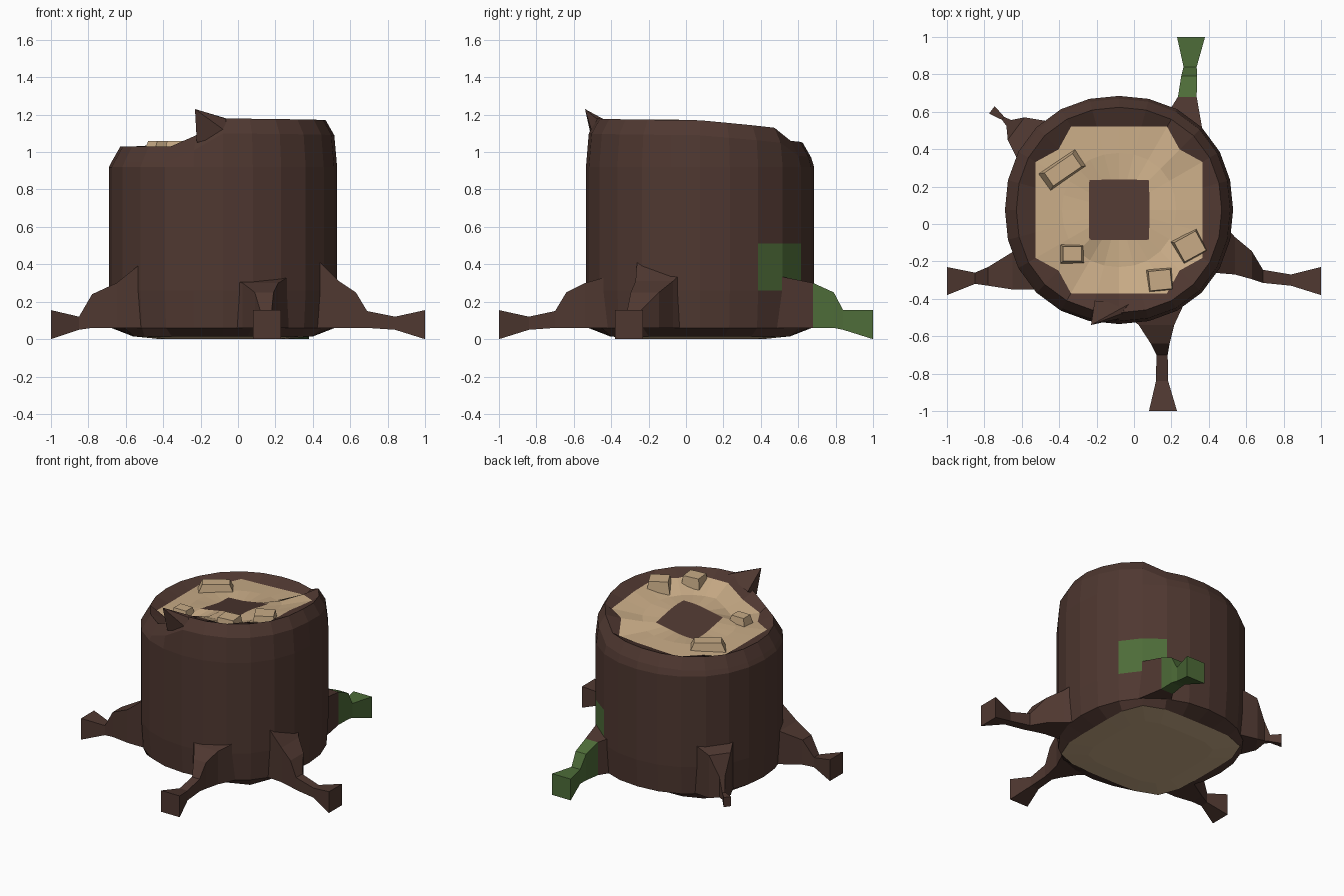
import bpy, bmesh, math
from mathutils import Vector

default_cube = bpy.data.objects.get("Cube")
if default_cube:
    bpy.data.objects.remove(default_cube, do_unlink=True)


def make_material(name, colour):
    material = bpy.data.materials.new(name)
    material.use_nodes = True
    material.diffuse_color = (*colour, 1)
    shader = next(n for n in material.node_tree.nodes if n.type == "BSDF_PRINCIPLED")
    shader.inputs["Base Color"].default_value = (*colour, 1)
    return material


bark = make_material("bark brown", (0.078, 0.039, 0.030))
wood = make_material("cut wood tan", (0.58, 0.41, 0.24))
moss = make_material("moss green", (0.075, 0.150, 0.040))
BARK, WOOD, MOSS = range(3)


def finish(name, bm):
    """Turn a bmesh into a flat shaded object with the shared palette."""
    bmesh.ops.recalc_face_normals(bm, faces=bm.faces[:])
    mesh = bpy.data.meshes.new(name)
    bm.to_mesh(mesh)
    bm.free()
    for material in (bark, wood, moss):
        mesh.materials.append(material)
    obj = bpy.data.objects.new(name, mesh)
    bpy.context.collection.objects.link(obj)
    return obj


def bridge(bm, lower, upper, material=BARK):
    """Join two equal loops of vertices with quads."""
    faces = []
    count = len(lower)
    for i in range(count):
        j = (i + 1) % count
        face = bm.faces.new((lower[i], lower[j], upper[j], upper[i]))
        face.material_index = material
        faces.append(face)
    return faces


def cap(bm, loop, material=BARK):
    bm.faces.new(loop).material_index = material


# Trunk outline and broken rim height
CENTRE = Vector((-0.08, 0.075))
RADIUS = 0.61
SEGMENTS = 24
ANGLES = [math.tau * i / SEGMENTS for i in range(SEGMENTS)]
RIM = [(0, 1.17), (45, 1.13), (60, 1.06), (90, 1.05), (120, 1.04), (150, 1.03),
       (240, 1.03), (255, 1.09), (270, 1.18), (360, 1.17)]
ROUND, SQUARED, SQUARE = 2.15, 5, 40


def rim_height(angle):
    degrees = math.degrees(angle)
    for (a, low), (b, high) in zip(RIM, RIM[1:]):
        if a <= degrees <= b:
            return low + (high - low) * (degrees - a) / (b - a)


def ring(bm, scale, height, power=ROUND, corner=1.0):
    """Height may be a number or a function of the angle; corner pulls in diagonals."""
    loop = []
    for i, a in enumerate(ANGLES):
        c, s = math.cos(a), math.sin(a)
        reach = RADIUS * scale / (abs(c) ** power + abs(s) ** power) ** (1 / power)
        if i % 6 == 3:
            reach *= corner
        z = height(a) if callable(height) else height
        loop.append(bm.verts.new((*(CENTRE + Vector((c, s)) * reach), z)))
    return loop


# Trunk: underside, bark wall and rim in one shell
trunk = bmesh.new()
base = ring(trunk, 0.55, 0.0, SQUARED)
cap(trunk, base, WOOD)
underside = ring(trunk, 0.79, 0.015, SQUARED)
bridge(trunk, base, underside, WOOD)
previous = underside
PATCH_TOP = 0.51
patch = []
for scale, height in [
    (0.98, 0.06),
    (1.0, 0.26),
    (1.0, PATCH_TOP),
    (1.0, 0.70),
    (1.0, 0.92),
    (0.975, lambda a: rim_height(a) - 0.08),
    (0.90, rim_height),
]:
    loop = ring(trunk, scale, height)
    faces = bridge(trunk, previous, loop)
    if height == PATCH_TOP:
        patch = faces[2:4]
    previous = loop
# Cut face: blocky edge, sloping tan wood and a square dark heart
for scale, height, power, corner, material in [
    (0.73, lambda a: rim_height(a) - 0.035, SQUARE, 0.74, BARK),
    (0.5, lambda a: 0.5 * rim_height(a) + 0.495, ROUND, 1.0, WOOD),
    (0.265, lambda a: 1.045 + 0.028 * (math.cos(a) - math.sin(a)), SQUARE, 1.0, WOOD),
]:
    loop = ring(trunk, scale, height, power, corner)
    bridge(trunk, previous, loop, material)
    previous = loop
cap(trunk, previous, BARK)
# Moss patch inset in the bark at the back
bmesh.ops.inset_region(trunk, faces=patch, thickness=0.045)
for face in patch:
    face.material_index = MOSS
finish("trunk", trunk)


# Roots: square sections lofted outward, as (x, y, width, bottom, top)
def make_root(name, stations, mossy_from=None):
    bm = bmesh.new()
    first, last = Vector(stations[0][:2]), Vector(stations[-1][:2])
    along = (last - first).normalized()
    # Snap the sections to the main axes where the root is nearly straight
    if max(abs(along.x), abs(along.y)) > 0.85:
        along = Vector((round(along.x), round(along.y)))
    side = Vector((-along.y, along.x))
    previous = None
    for index, (x, y, width, bottom, top) in enumerate(stations):
        mid, half = Vector((x, y)), side * width / 2
        corners = [(mid - half, bottom), (mid + half, bottom),
                   (mid + half, top), (mid - half, top)]
        loop = [bm.verts.new((*p, z)) for p, z in corners]
        mossy = mossy_from is not None and index > mossy_from
        tint = MOSS if mossy else BARK
        if previous:
            bridge(bm, previous, loop, tint)
        else:
            cap(bm, loop)
        previous = loop
    cap(bm, previous, tint)
    return finish(name, bm)


make_root("left_root", [
    (0.42, -0.10, 0.32, 0.06, 0.43), (0.54, -0.17, 0.20, 0.06, 0.31),
    (0.63, -0.22, 0.15, 0.06, 0.25), (0.69, -0.28, 0.07, 0.06, 0.15),
    (0.84, -0.30, 0.06, 0.05, 0.12), (1.0, -0.305, 0.15, 0.0, 0.155)])
make_root("right_root", [
    (-0.50, -0.18, 0.34, 0.06, 0.42), (-0.65, -0.25, 0.20, 0.06, 0.30),
    (-0.78, -0.28, 0.10, 0.06, 0.24), (-0.85, -0.29, 0.06, 0.05, 0.12),
    (-1.0, -0.305, 0.15, 0.0, 0.155)])
make_root("front_root", [
    (0.07, -0.40, 0.42, 0.06, 0.34), (0.12, -0.54, 0.19, 0.06, 0.30),
    (0.14, -0.64, 0.10, 0.06, 0.25), (0.15, -0.70, 0.06, 0.06, 0.15),
    (0.15, -0.84, 0.065, 0.05, 0.12), (0.155, -1.0, 0.15, 0.0, 0.155)])
make_root("mossy_back_root", [
    (0.24, 0.48, 0.26, 0.06, 0.34), (0.285, 0.68, 0.10, 0.06, 0.30),
    (0.295, 0.79, 0.085, 0.06, 0.25), (0.30, 0.84, 0.07, 0.05, 0.155),
    (0.305, 1.0, 0.15, 0.0, 0.155)], mossy_from=1)
make_root("small_twig_root", [
    (-0.48, 0.40, 0.34, 0.06, 0.44), (-0.63, 0.51, 0.15, 0.07, 0.38),
    (-0.67, 0.54, 0.04, 0.09, 0.24), (-0.70, 0.565, 0.02, 0.09, 0.14),
    (-0.76, 0.61, 0.05, 0.07, 0.14)])


# Solid wrapped around a few corner points
def make_hull(name, points, material):
    bm = bmesh.new()
    for point in points:
        bm.verts.new(point)
    bmesh.ops.convex_hull(bm, input=bm.verts[:])
    bmesh.ops.dissolve_limit(bm, angle_limit=0.02, verts=bm.verts[:], edges=bm.edges[:])
    for face in bm.faces:
        face.material_index = material
    return finish(name, bm)


# Splinter standing on the front rim
make_hull("rim_splinter", [
    (-0.23, -0.54, 1.23), (-0.22, -0.50, 1.05), (-0.05, -0.50, 1.10),
    (-0.21, -0.41, 1.10), (-0.03, -0.43, 1.17), (-0.07, -0.48, 1.18)], BARK)


# Raised chips on the cut face
def make_chip(name, x, y, width, depth, top, turn):
    points = []
    c, s = math.cos(turn), math.sin(turn)
    for z, grow in ((0.95, 1.0), (top, 0.65)):
        for sx, sy in ((-1, -1), (1, -1), (1, 1), (-1, 1)):
            px, py = sx * width / 2 * grow, sy * depth / 2 * grow
            points.append((x + px * c - py * s, y + px * s + py * c, z))
    make_hull(name, points, WOOD)


make_chip("back_chip", -0.38, 0.29, 0.28, 0.13, 1.06, 0.6)
make_chip("side_chip", -0.33, -0.16, 0.15, 0.12, 1.06, 0.0)
make_chip("front_chip", 0.30, -0.12, 0.20, 0.18, 1.175, 0.5)
make_chip("edge_chip", 0.14, -0.30, 0.18, 0.16, 1.175, 0.1)
